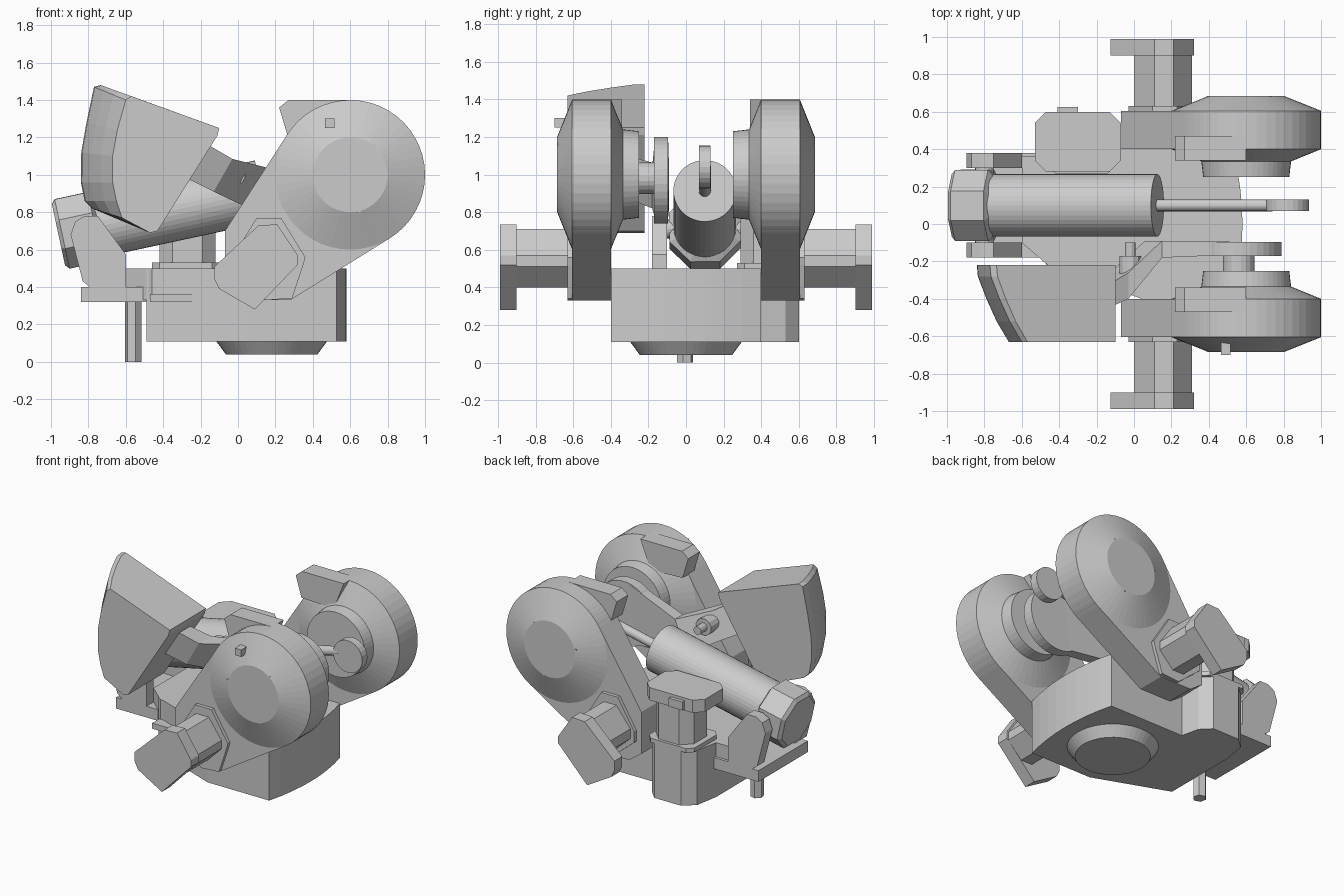
import bpy, bmesh
from math import sin, cos, pi, radians
from mathutils import Vector


def loft(name, rings):
    """Skin a list of equal-length rings and cap both ends."""
    bm = bmesh.new()
    vs = [[bm.verts.new(p) for p in r] for r in rings]
    n = len(rings[0])
    for a, b in zip(vs, vs[1:]):
        for i in range(n):
            j = (i + 1) % n
            bm.faces.new((a[i], a[j], b[j], b[i]))
    bm.faces.new(vs[0])
    bm.faces.new(vs[-1])
    bmesh.ops.recalc_face_normals(bm, faces=bm.faces)
    me = bpy.data.meshes.new(name)
    bm.to_mesh(me)
    bm.free()
    ob = bpy.data.objects.new(name, me)
    bpy.context.collection.objects.link(ob)
    return ob


def prism_y(name, pts, y0, y1):
    return loft(name, [[(x, y, z) for x, z in pts] for y in (y0, y1)])


def prism_z(name, pts, z0, z1):
    return loft(name, [[(x, y, z) for x, y in pts] for z in (z0, z1)])


def box(name, x0, x1, y0, y1, z0, z1):
    return prism_z(name, [(x0, y0), (x1, y0), (x1, y1), (x0, y1)], z0, z1)


def turned(name, origin, axis, steps, sides, phase=0.0):
    """Surface of revolution; steps are (distance, radius)."""
    o, d = Vector(origin), Vector(axis).normalized()
    u = d.orthogonal().normalized()
    v = d.cross(u)
    ang = [2 * pi * i / sides + phase for i in range(sides)]
    return loft(name, [[o + d * t + (u * cos(a) + v * sin(a)) * r for a in ang]
                       for t, r in steps])


def chamfered(x0, x1, y0, y1, c):
    return [(x0 + c, y0), (x1 - c, y0), (x1, y0 + c), (x1, y1 - c),
            (x1 - c, y1), (x0 + c, y1), (x0, y1 - c), (x0, y0 + c)]


# Rotating base with bulged right end and motor bay at the back
curve = [(0.58 - 0.33 * (y / 10) ** 2, y / 10) for y in range(-4, 5)]
prism_z("base_body", curve + [(-0.07, 0.40), (-0.10, 0.53), (-0.17, 0.60),
        (-0.38, 0.60), (-0.46, 0.53), (-0.49, 0.36), (-0.49, -0.20), (0.04, -0.40)],
        0.11, 0.50)
turned("base_turntable", (0.18, 0, 0.04), (0, 0, 1), [(0, 0.245), (0.075, 0.30)], 48)
prism_z("rear_shelf", [(-0.60, -0.10), (-0.46, -0.22), (-0.40, -0.22),
        (-0.40, 0.36), (-0.60, 0.36)], 0.33, 0.50)
box("fork_plate", -0.84, -0.45, -0.18, 0.38, 0.32, 0.40)
box("cabinet_shelf", -0.47, -0.17, -0.30, -0.15, 0.32, 0.36)
turned("lock_pin", (-0.56, -0.005, 0), (0, 0, 1), [(0, 0.045), (0.33, 0.045)], 6)

# Side arms, hubs, motors and stops, mirrored across y
arc = [(0.6 + 0.4 * cos(radians(a)), 1 + 0.4 * sin(radians(a)))
       for a in [-58 + 205 * i / 28 for i in range(29)]]
arm = arc + [(-0.07, 0.70), (-0.07, 0.40), (0.03, 0.33), (0.28, 0.33)]
flange = [(0.10, 0.77), (0.23, 0.77), (0.36, 0.56), (0.35, 0.52),
          (0.29, 0.34), (0.15, 0.33), (-0.03, 0.48), (-0.03, 0.56)]
body = [(0.11, 0.71), (0.21, 0.71), (0.31, 0.57), (0.31, 0.51),
        (0.20, 0.40), (0.11, 0.40), (0.0, 0.50), (0.0, 0.57)]
cap = [(0.11, 0.73), (0.21, 0.735), (0.32, 0.57), (0.32, 0.52),
       (0.09, 0.28), (-0.10, 0.39), (-0.125, 0.44), (-0.125, 0.51)]
stop = [(0.22, 1.36), (0.27, 1.40), (0.60, 1.40), (0.52, 1.20), (0.265, 1.21)]
for s, side in ((-1, "front"), (1, "back")):
    prism_y(side + "_arm", arm, s * 0.40, s * 0.605)
    turned(side + "_hub", (0.6, 0, 1), (0, s, 0),
           [(0.25, 0.23), (0.335, 0.24), (0.40, 0.40), (0.605, 0.40), (0.685, 0.20)], 48)
    prism_y(side + "_motor_flange", flange, s * 0.60, s * 0.63)
    prism_y(side + "_motor_body", body, s * 0.62, s * 0.91)
    prism_y(side + "_motor_cap", cap, s * 0.90, s * 0.99)
    prism_y(side + "_stop_block", stop, s * 0.34, s * 0.47)
    for i, a in enumerate((52, 166, 284)):
        turned(f"{side}_screw_{i}", (0.6 + 0.21 * cos(radians(a)), s * 0.66,
               1 + 0.2 * sin(radians(a))), (0, s, 0), [(0, 0.008), (0.025, 0.008)], 6)
box("front_index_block", 0.465, 0.515, -0.70, -0.61, 1.25, 1.30)

# Upright motor at the back
prism_z("upright_motor_flange", chamfered(-0.46, -0.10, 0.27, 0.60, 0.04), 0.50, 0.53)
prism_z("upright_motor_body", chamfered(-0.42, -0.12, 0.29, 0.58, 0.07), 0.52, 0.81)
prism_z("upright_motor_cap", chamfered(-0.53, -0.07, 0.28, 0.60, 0.06), 0.80, 0.89)
box("upright_motor_plug", -0.41, -0.30, 0.59, 0.625, 0.81, 0.87)

# Balance cylinder with rod and eye, held in a fork
start, axis = (-0.96, 0.10, 0.68), (1, 0, 0.215)
turned("cylinder_head", start, axis, [(0, 0.18), (0.02, 0.205), (0.20, 0.205),
       (0.22, 0.17)], 8, pi / 8)
turned("balance_cylinder", start, axis, [(0.2, 0.167), (1.11, 0.167)], 40)
turned("piston_rod", start, axis, [(1.10, 0.032), (1.74, 0.032)], 16)
turned("rod_eye", (0.82, 0.07, 1.04), (0, 1, 0), [(0, 0.115), (0.06, 0.115)], 24)
lug = [(-0.82, 0.78), (-0.75, 0.78), (-0.60, 0.575), (-0.60, 0.40),
       (-0.73, 0.35), (-0.83, 0.43), (-0.895, 0.68), (-0.87, 0.75)]
for i, y in enumerate((-0.18, 0.30)):
    prism_y(f"cylinder_fork_{i}", lug, y, y + 0.08)
turned("fork_pin", (-0.80, -0.12, 0.71), (0, 1, 0), [(0, 0.05), (0.44, 0.05)], 16)

# Cable disc, its pin and the bent bracket that reaches the cabinet
turned("cable_disc", (0.56, -0.17, 0.97), (0, 1, 0), [(0, 0.23), (0.075, 0.23)], 36)
turned("disc_pin", (0.56, -0.26, 0.98), (0, 1, 0), [(0, 0.085), (0.10, 0.085)], 20)
sections = [(-0.16, 1.16, -0.27, 0.98, -0.46, -0.34),
            (-0.03, 1.085, -0.13, 0.91, -0.40, -0.26),
            (0.15, 1.04, 0.06, 0.82, -0.18, -0.09),
            (0.52, 1.19, 0.46, 0.77, -0.165, -0.095)]
loft("bent_bracket", [[(xt, ya, zt), (xt, yb, zt), (xb, yb, zb), (xb, ya, zb)]
                      for xt, zt, xb, zb, ya, yb in sections])
turned("cable_gland", (-0.02, -0.28, 1.0), (0, 1, 0),
       [(0, 0.06), (0.11, 0.06), (0.11, 0.03), (0.18, 0.03)], 12)

# Cabinet with curved outer side, narrowing towards the front
right = [(-0.47, 0.69), (-0.43, 0.70), (-0.11, 1.21), (-0.10, 1.25)]
back_left = [(-0.735, 1.48), (-0.77, 1.47), (-0.81, 1.28), (-0.838, 1.12),
             (-0.84, 0.96), (-0.82, 0.86), (-0.78, 0.82)]
front_left = [(-0.57, 1.42), (-0.60, 1.40), (-0.645, 1.24), (-0.67, 1.10),
              (-0.67, 0.96), (-0.65, 0.86), (-0.62, 0.77)]
rings = []
for y, t in ((-0.22, 0.0), (-0.28, 0.03), (-0.40, 0.30), (-0.52, 0.62), (-0.63, 1.0)):
    left = [(a[0] + (b[0] - a[0]) * t, a[1] + (b[1] - a[1]) * t)
            for a, b in zip(back_left, front_left)]
    rings.append([(x, y, z) for x, z in right + left])
loft("cabinet", rings)
